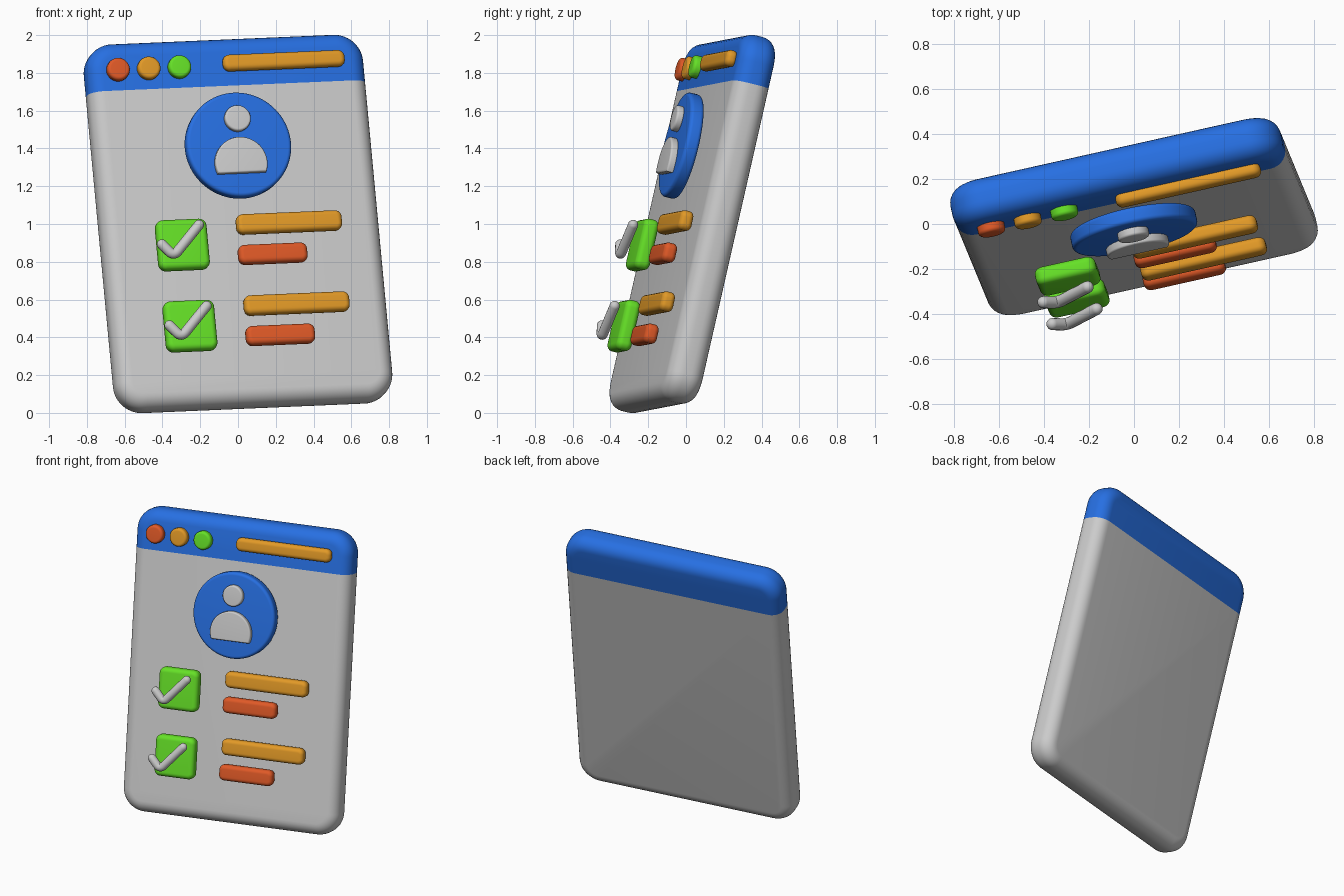
import bpy, bmesh, math
from mathutils import Matrix, Vector

if "Cube" in bpy.data.objects:
    bpy.data.objects.remove(bpy.data.objects["Cube"])

# Tilted frame of the panel: local x = right, y = up, z = out of the front
U = Vector((0.9752, 0.218, 0.042)).normalized()
V = Vector((-0.1, 0.2184, 0.9708))
V = (V - U * V.dot(U)).normalized()
N = U.cross(V)
FRAME = Matrix.Translation((0, 0.033, 1.0)) @ Matrix((U, V, N)).transposed().to_4x4()


def material(name, color):
    m = bpy.data.materials.new(name)
    m.diffuse_color = (*color, 1)
    m.use_nodes = True
    m.node_tree.nodes["Principled BSDF"].inputs["Base Color"].default_value = m.diffuse_color
    return m


BLUE = material("blue", (0.02, 0.16, 0.76))
GREEN = material("green", (0.13, 0.75, 0.02))
ORANGE = material("orange", (0.76, 0.32, 0.02))
RED = material("red", (0.74, 0.10, 0.02))


def arc(cx, cy, r, a0, a1, n):
    return [(cx + r * math.cos(math.radians(a0 + (a1 - a0) * i / n)),
             cy + r * math.sin(math.radians(a0 + (a1 - a0) * i / n))) for i in range(n + 1)]


def rounded_rect(w, h, r, n=10):
    pts = []
    for k, (sx, sy) in enumerate(((1, 1), (-1, 1), (-1, -1), (1, -1))):
        pts += arc(sx * (w / 2 - r), sy * (h / 2 - r), r, 90 * k, 90 * k + 90, n)
    return pts


def circle(r, n=56):
    return arc(0, 0, r, 0, 360, n)[:-1]


def slab(name, outline, x, y, h0, h1, bevel, mat=None, cut=None):
    """Extrude an outline from height h0 to h1, round its rims, optionally keep one side of a cut."""
    bm = bmesh.new()
    face = bm.faces.new([bm.verts.new((px + x, py + y, h0)) for px, py in outline])
    ext = bmesh.ops.extrude_face_region(bm, geom=[face], use_keep_orig=True)
    for v in ext["geom"]:
        if isinstance(v, bmesh.types.BMVert):
            v.co.z = h1
    bmesh.ops.recalc_face_normals(bm, faces=bm.faces)
    rims = [e for e in bm.edges if abs(e.verts[0].co.z - e.verts[1].co.z) < 1e-6]
    bmesh.ops.bevel(bm, geom=rims, offset=bevel, segments=7, profile=0.5, affect='EDGES')
    if cut:
        level, keep_above = cut
        bmesh.ops.bisect_plane(bm, geom=bm.verts[:] + bm.edges[:] + bm.faces[:],
                               plane_co=(0, level, 0), plane_no=(0, 1, 0),
                               clear_inner=keep_above, clear_outer=not keep_above)
    me = bpy.data.meshes.new(name)
    bm.to_mesh(me)
    bm.free()
    ob = bpy.data.objects.new(name, me)
    bpy.context.collection.objects.link(ob)
    ob.matrix_world = FRAME
    if mat:
        me.materials.append(mat)
    bpy.ops.object.select_all(action='DESELECT')
    ob.select_set(True)
    bpy.context.view_layer.objects.active = ob
    bpy.ops.object.shade_smooth_by_angle(angle=math.radians(40))
    return ob


def tick(name, x, y, h, r=0.027):
    """Round-ended tube along a check mark."""
    a, b, c = (Vector(p) for p in ((x - 0.13, y - 0.012, h), (x - 0.072, y - 0.078, h), (x + 0.08, y + 0.085, h)))
    d0, d1 = (b - a).normalized(), (c - b).normalized()
    path = []
    steps = [math.radians(t) for t in (88, 75, 60, 45, 30, 15, 0)]
    path += [(a - d0 * r * math.sin(t), math.cos(t)) for t in steps]
    p, q = b - d0 * 0.035, b + d1 * 0.035
    for i in range(9):
        t = i / 8
        path.append((p * (1 - t) ** 2 + b * 2 * t * (1 - t) + q * t * t, 1))
    path += [(c + d1 * r * math.sin(t), math.cos(t)) for t in reversed(steps)]
    cu = bpy.data.curves.new(name, 'CURVE')
    cu.dimensions = '3D'
    cu.bevel_depth = r
    cu.bevel_resolution = 6
    cu.use_fill_caps = True
    sp = cu.splines.new('POLY')
    sp.points.add(len(path) - 1)
    for pt, (co, rad) in zip(sp.points, path):
        pt.co = (*co, 1)
        pt.radius = rad
    sp.use_smooth = True
    ob = bpy.data.objects.new(name, cu)
    bpy.context.collection.objects.link(ob)
    ob.matrix_world = FRAME


# Panel body and blue header share one rounded shape, split at a level
F = 0.099
body = rounded_rect(1.505, 1.996, 0.15, 14)
slab("panel", body, 0, 0, -F, F, 0.08, None, (0.73, False))
slab("header", body, 0, 0, -F, F, 0.08, BLUE, (0.73, True))

# Header buttons and address bar
for i, mat in enumerate((RED, ORANGE, GREEN)):
    slab(f"button_{i + 1}", circle(0.061, 40), -0.596 + 0.1665 * i, 0.84, F - 0.02, F + 0.042, 0.018, mat)
slab("address_bar", rounded_rect(0.66, 0.088, 0.036), 0.302, 0.848, F - 0.01, F + 0.05, 0.026, ORANGE)

# Portrait disc with a simple figure
slab("portrait_disc", circle(0.284, 80), 0.004, 0.39, 0.115, 0.19, 0.02, BLUE)
slab("figure_head", circle(0.07, 40), 0.003, 0.525, 0.185, 0.227, 0.012)
slab("figure_body", arc(0, 0, 0.141, -22, 202, 40), 0.0, 0.281, 0.185, 0.227, 0.010)

# Two check list rows
for i in range(2):
    y = -0.442 * i
    slab(f"check_box_{i + 1}", rounded_rect(0.275, 0.272, 0.04), -0.35, y - 0.14, 0.125, 0.207, 0.03, GREEN)
    tick(f"check_mark_{i + 1}", -0.35, y - 0.14, 0.255)
    slab(f"long_line_{i + 1}", rounded_rect(0.57, 0.106, 0.035), 0.243, y - 0.037, 0.107, 0.178, 0.026, ORANGE)
    slab(f"short_line_{i + 1}", rounded_rect(0.372, 0.104, 0.035), 0.138, y - 0.204, 0.112, 0.183, 0.026, RED)
